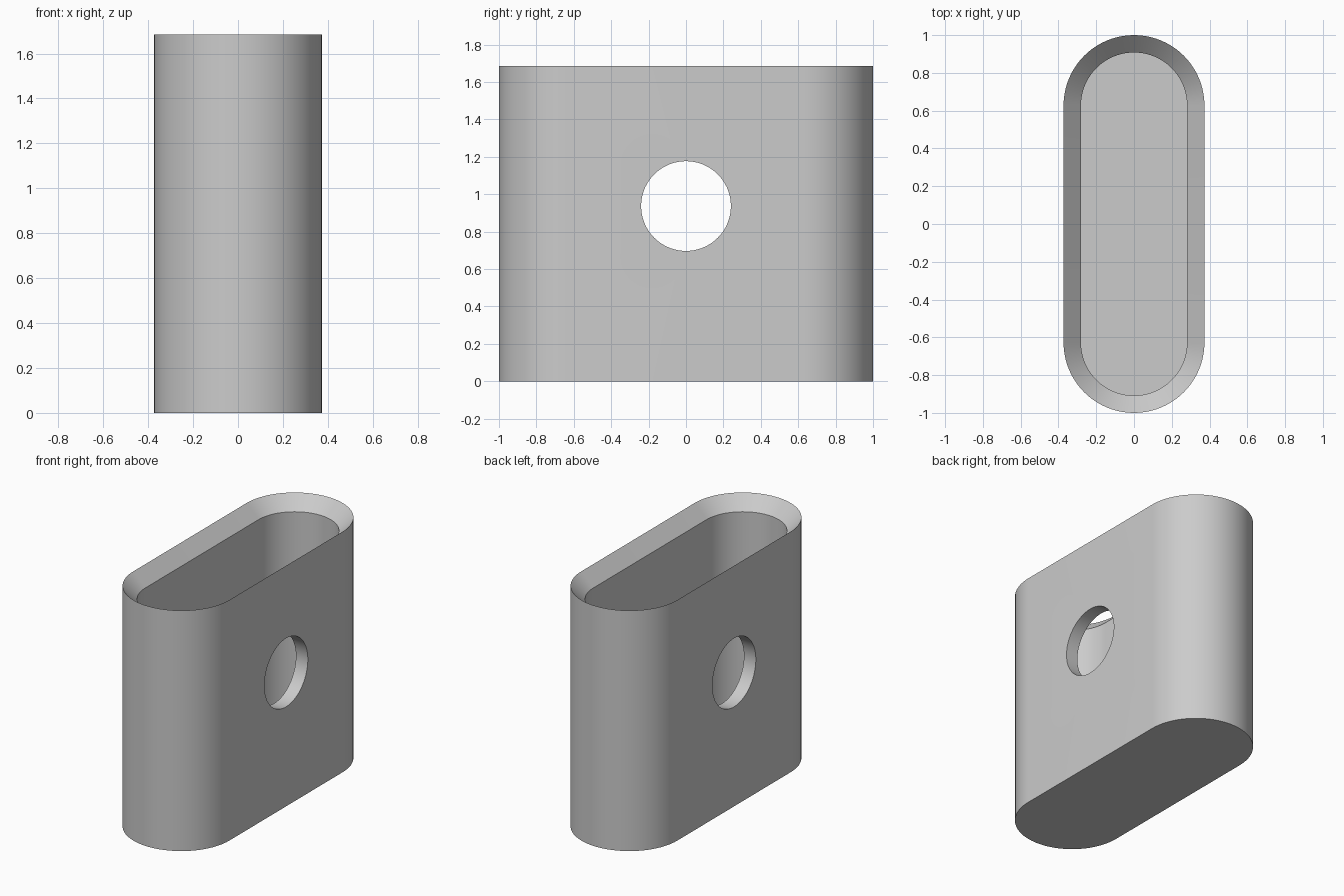
import bpy, bmesh, math

if "Cube" in bpy.data.objects:
    bpy.data.objects.remove(bpy.data.objects["Cube"])

HEIGHT, WALL, STRAIGHT = 1.685, 0.092, 0.627   # wall also sets floor and bevel depth
R_OUT = 0.373
R_IN = R_OUT - WALL
HOLE_R, HOLE_Z = 0.24, 0.937
SEG = 40

grey = bpy.data.materials.new("plain_grey")
grey.diffuse_color = (0.6, 0.6, 0.6, 1)
grey.use_nodes = True
grey.node_tree.nodes["Principled BSDF"].inputs["Base Color"].default_value = grey.diffuse_color


def slot_ring(bm, r, z):
    """Rounded slot outline: two half circles joined by straight sides."""
    ring = []
    for side in (1, -1):
        for i in range(SEG + 1):
            a = math.pi * i / SEG
            ring.append(bm.verts.new((side * r * math.cos(a),
                                      side * (STRAIGHT + r * math.sin(a)), z)))
    return ring


# Holder body: outer wall, inward-sloping rim, inner wall and floor
bm = bmesh.new()
rings = [slot_ring(bm, r, z) for r, z in (
    (R_OUT, 0), (R_OUT, HEIGHT), (R_IN, HEIGHT - WALL), (R_IN, WALL))]
for low, high in zip(rings, rings[1:]):
    n = len(low)
    for i in range(n):
        j = (i + 1) % n
        bm.faces.new((low[i], low[j], high[j], high[i]))
bm.faces.new(rings[0][::-1])
bm.faces.new(rings[-1])
bmesh.ops.recalc_face_normals(bm, faces=bm.faces)
mesh = bpy.data.meshes.new("holder_body")
bm.to_mesh(mesh)
bm.free()
body = bpy.data.objects.new("holder_body", mesh)
bpy.context.collection.objects.link(body)
mesh.materials.append(grey)

# Round hole through both broad walls
bpy.ops.mesh.primitive_cylinder_add(vertices=72, radius=HOLE_R, depth=2,
                                    location=(0, 0, HOLE_Z),
                                    rotation=(0, math.pi / 2, 0))
cutter = bpy.context.object
cutter.name = "hole_cutter"
cutter.hide_render = True
cutter.data.materials.append(grey)

bpy.ops.object.select_all(action='DESELECT')
body.select_set(True)
bpy.context.view_layer.objects.active = body
cut = body.modifiers.new("side_holes", 'BOOLEAN')
cut.operation = 'DIFFERENCE'
cut.solver = 'EXACT'
cut.object = cutter
bpy.ops.object.modifier_apply(modifier=cut.name)
bpy.data.objects.remove(cutter)

# Smooth round ends, crisp rim and hole edges
bpy.ops.object.shade_smooth_by_angle(angle=math.radians(30))
